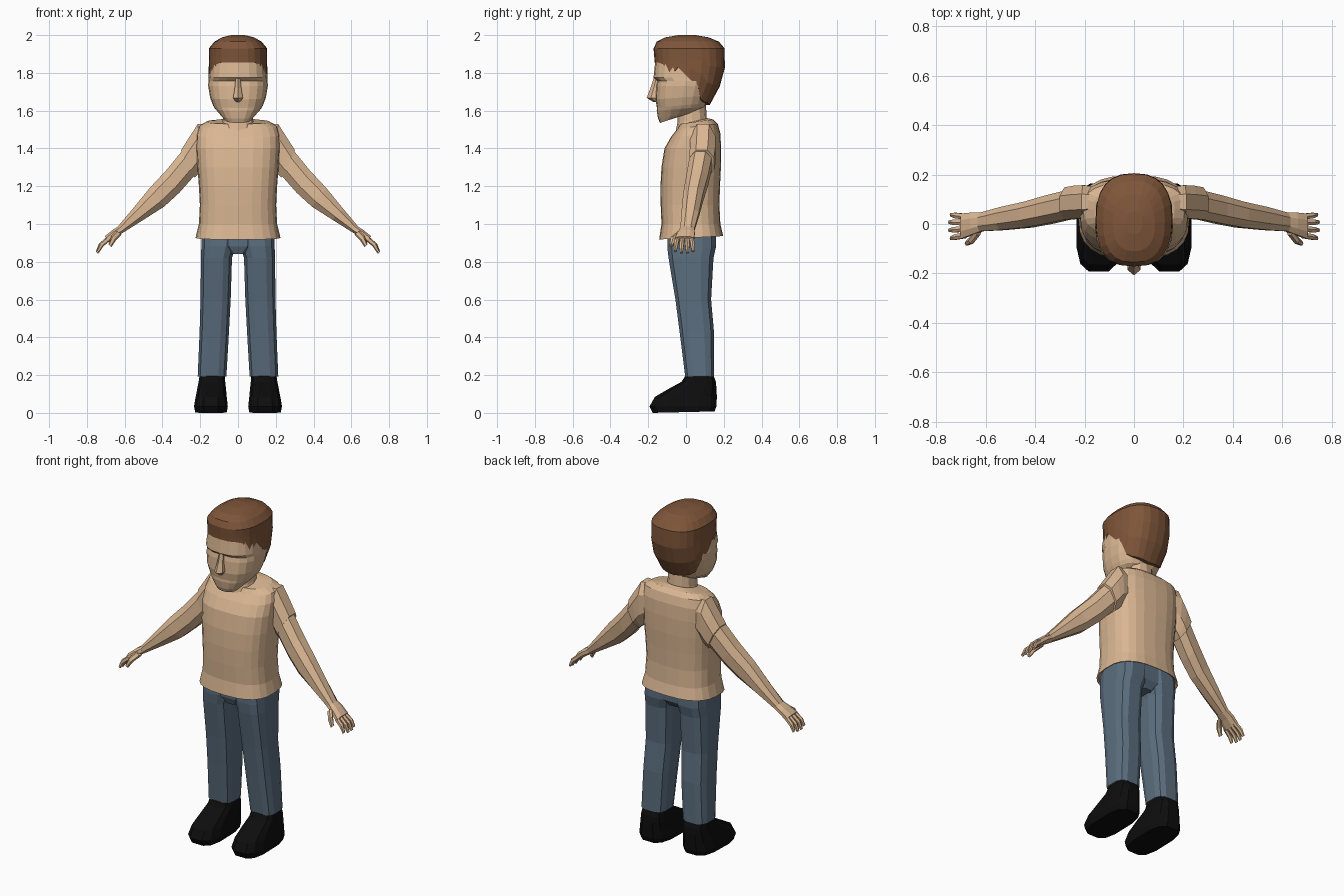
import bpy, bmesh, math
from mathutils import Vector


def material(name, rgb):
    m = bpy.data.materials.new(name)
    m.diffuse_color = (*rgb, 1)
    return m


SKIN = material("tan", (0.70, 0.47, 0.29))
HAIR = material("brown", (0.21, 0.092, 0.042))
DENIM = material("denim blue", (0.105, 0.155, 0.21))
BLACK = material("black", (0.004, 0.004, 0.004))


def loft(name, rings, mat, mirror=False):
    """Skin a list of equal point loops and cap both ends."""
    bm = bmesh.new()
    loops = [[bm.verts.new(p) for p in r] for r in rings]
    n = len(loops[0])
    for a, b in zip(loops, loops[1:]):
        for i in range(n):
            j = (i + 1) % n
            bm.faces.new((a[i], a[j], b[j], b[i]))
    bm.faces.new(loops[0][::-1])
    bm.faces.new(loops[-1])
    bmesh.ops.recalc_face_normals(bm, faces=bm.faces)
    mesh = bpy.data.meshes.new(name)
    bm.to_mesh(mesh)
    bm.free()
    ob = bpy.data.objects.new(name, mesh)
    bpy.context.collection.objects.link(ob)
    mesh.materials.append(mat)
    if mirror:
        ob.modifiers.new("mirror", 'MIRROR')
    return ob


def unit(i, n, power, turn=0.0):
    """Point on a squared-off unit circle."""
    a = math.tau * (i + turn) / n
    c, s = math.cos(a), math.sin(a)
    e = 2 / power
    return math.copysign(abs(c) ** e, c), math.copysign(abs(s) ** e, s)


def flat_ring(x0, x1, yf, yb, zf, zb=None, n=16, power=2.5, turn=0.0):
    """Horizontal loop in an x/y box, tilted from zf in front to zb behind."""
    zb = zf if zb is None else zb
    pts = []
    for i in range(n):
        u, v = unit(i, n, power, turn)
        pts.append(((x0 + x1) / 2 + u * (x1 - x0) / 2,
                    (yf + yb) / 2 + v * (yb - yf) / 2,
                    (zf + zb) / 2 + v * (zb - zf) / 2))
    return pts


def body(name, rows, mat, **kw):
    """Centred loft; rows are half width, front y, back y, front z, back z."""
    return loft(name, [flat_ring(-w, w, *r, **kw) for w, *r in rows], mat)


def limb_ring(top, bottom, y, depth, n=8):
    """Loop across a limb, spanning two points in the x/z plane."""
    t, b = Vector((top[0], 0, top[1])), Vector((bottom[0], 0, bottom[1]))
    pts = []
    for i in range(n):
        u, v = unit(i, n, 2.3, 0.5)
        p = (t + b) / 2 + (t - b) / 2 * v * 1.06
        pts.append((p.x, y + u * depth * 1.06, p.z))
    return pts


# Shirt, with a recessed underside inside the hem
body("shirt", [
    (0.19, -0.11, 0.165, 0.96, 0.97), (0.215, -0.132, 0.188, 0.922, 0.94),
    (0.225, -0.142, 0.197, 0.918, 0.936), (0.207, -0.13, 0.182, 1.0),
    (0.202, -0.134, 0.177, 1.1), (0.207, -0.135, 0.18, 1.2),
    (0.215, -0.13, 0.185, 1.3), (0.221, -0.114, 0.186, 1.4),
    (0.220, -0.08, 0.182, 1.46, 1.48), (0.207, -0.045, 0.168, 1.505, 1.53),
    (0.165, -0.03, 0.145, 1.53, 1.553), (0.09, -0.02, 0.115, 1.53, 1.56),
], SKIN, n=24, power=2.7)

# Neck
body("neck", [(0.088, -0.055, 0.11, 1.49, 1.54), (0.08, -0.045, 0.11, 1.54, 1.56),
              (0.075, -0.04, 0.105, 1.64)], SKIN, n=12, power=2.2)

# Head, with a brow ledge over the eyes and a small mouth crease
body("head", [
    (0.07, -0.138, 0.0, 1.535, 1.58), (0.09, -0.148, 0.06, 1.558, 1.595),
    (0.122, -0.155, 0.10, 1.60, 1.62), (0.132, -0.154, 0.11, 1.615, 1.64),
    (0.148, -0.162, 0.125, 1.66, 1.68), (0.158, -0.158, 0.14, 1.73),
    (0.157, -0.152, 0.145, 1.757), (0.154, -0.172, 0.147, 1.775),
    (0.146, -0.163, 0.155, 1.86), (0.11, -0.13, 0.13, 1.93),
], SKIN, n=20, power=2.5)

# Nose
body("nose", [(0.012, -0.172, -0.12, 1.645), (0.03, -0.208, -0.12, 1.668),
              (0.02, -0.188, -0.12, 1.72), (0.014, -0.168, -0.12, 1.78)],
     SKIN, n=6, power=2, turn=0.5)

# Hair: height, half width, front y, back y
PROFILE = [(1.62, 0.118, -0.16, 0.12), (1.68, 0.143, -0.165, 0.155),
           (1.78, 0.158, -0.166, 0.204), (1.86, 0.153, -0.166, 0.207),
           (1.93, 0.154, -0.172, 0.204), (1.965, 0.125, -0.155, 0.175),
           (1.988, 0.085, -0.11, 0.12), (2.0, 0.035, -0.04, 0.05)]
# Lower hair edge from front to back: fringe, pointed locks, nape
EDGE = [1.855, 1.855, 1.855, 1.845, 1.77, 1.83, 1.77, 1.73, 1.66, 1.645, 1.64, 1.635, 1.63]
N = 24


def hair_point(i, z, inset=1.0):
    for lo, hi in zip(PROFILE, PROFILE[1:]):
        if z <= hi[0]:
            break
    t = (z - lo[0]) / (hi[0] - lo[0])
    w, f, b = (lo[k] + (hi[k] - lo[k]) * t for k in (1, 2, 3))
    u, v = unit(i, N, 2.5)
    return u * w * inset, (f + b) / 2 + v * (b - f) / 2 * inset, z


edge = [EDGE[min((i + 6) % N, N - (i + 6) % N)] for i in range(N)]
hair = [[hair_point(i, edge[i], 0.86) for i in range(N)]]
for t in (0, 0.33, 0.66, 1):
    hair.append([hair_point(i, edge[i] + (1.93 - edge[i]) * t) for i in range(N)])
for z in (1.965, 1.988, 2.0):
    hair.append([hair_point(i, z) for i in range(N)])
loft("hair", hair, HAIR)

# Arms: sleeve first, then the bare arm
loft("sleeve", [limb_ring(*r) for r in (
    ((0.15, 1.53), (0.16, 1.32), 0.09, 0.06),
    ((0.212, 1.532), (0.195, 1.28), 0.09, 0.068),
    ((0.255, 1.465), (0.215, 1.26), 0.088, 0.068),
    ((0.302, 1.392), (0.230, 1.245), 0.083, 0.066))], SKIN, True)
loft("arm", [limb_ring(*r) for r in (
    ((0.27, 1.42), (0.222, 1.265), 0.082, 0.06),
    ((0.38, 1.285), (0.31, 1.165), 0.058, 0.058),
    ((0.467, 1.192), (0.39, 1.092), 0.038, 0.053),
    ((0.56, 1.078), (0.50, 1.022), 0.022, 0.047),
    ((0.635, 0.988), (0.602, 0.958), 0.008, 0.038))], SKIN, True)

# Hands
loft("palm", [limb_ring(*r) for r in (
    ((0.63, 0.99), (0.602, 0.958), 0.008, 0.038),
    ((0.665, 0.968), (0.64, 0.936), 0.002, 0.045),
    ((0.705, 0.935), (0.682, 0.903), -0.008, 0.051))], SKIN, True)


def digit(name, points, radius):
    rings = []
    for k, (x, y, z) in enumerate(points):
        r = radius * (1, 0.95, 0.6)[k]
        rings.append(limb_ring((x + r * 0.75, z + r * 0.7), (x - r * 0.75, z - r * 0.7), y, r, 6))
    loft(name, rings, SKIN, True)


for k, (y, reach) in enumerate(((-0.046, 0.9), (-0.02, 1.0), (0.006, 1.0), (0.030, 0.9))):
    digit(f"finger_{k + 1}", [(0.685, y, 0.922), (0.685 + 0.042 * reach, y * 1.15, 0.922 - 0.035 * reach),
                              (0.685 + 0.062 * reach, y * 1.25, 0.922 - 0.074 * reach)], 0.0125)
digit("thumb", [(0.63, -0.03, 0.955), (0.658, -0.066, 0.925), (0.678, -0.078, 0.885)], 0.016)


# Trousers and shoes: inner x, outer x, front y, back y, front z, back z
def leg_part(name, rows, mat, n, turn):
    loft(name, [flat_ring(*r, n=n, power=3.2, turn=turn) for r in rows], mat, True)


leg_part("trouser_leg", [
    (0.0, 0.192, -0.10, 0.16, 0.98), (0.012, 0.196, -0.102, 0.162, 0.88),
    (0.03, 0.198, -0.095, 0.148, 0.82), (0.037, 0.20, -0.058, 0.135, 0.6),
    (0.046, 0.205, -0.036, 0.15, 0.43), (0.06, 0.215, -0.006, 0.15, 0.192)], DENIM, 12, 0.5)
body("trouser_seat", [(0.04, -0.08, 0.12, 0.84), (0.10, -0.097, 0.15, 0.88),
                      (0.12, -0.10, 0.155, 0.98)], DENIM, n=12, power=3.5, turn=0.5)
leg_part("shoe", [
    (0.058, 0.228, -0.18, 0.155, 0.0, 0.008), (0.052, 0.235, -0.197, 0.165, 0.035),
    (0.058, 0.226, -0.168, 0.167, 0.085), (0.062, 0.217, -0.09, 0.164, 0.13),
    (0.066, 0.21, -0.025, 0.16, 0.165), (0.07, 0.204, 0.0, 0.145, 0.205)], BLACK, 12, 0.5)
